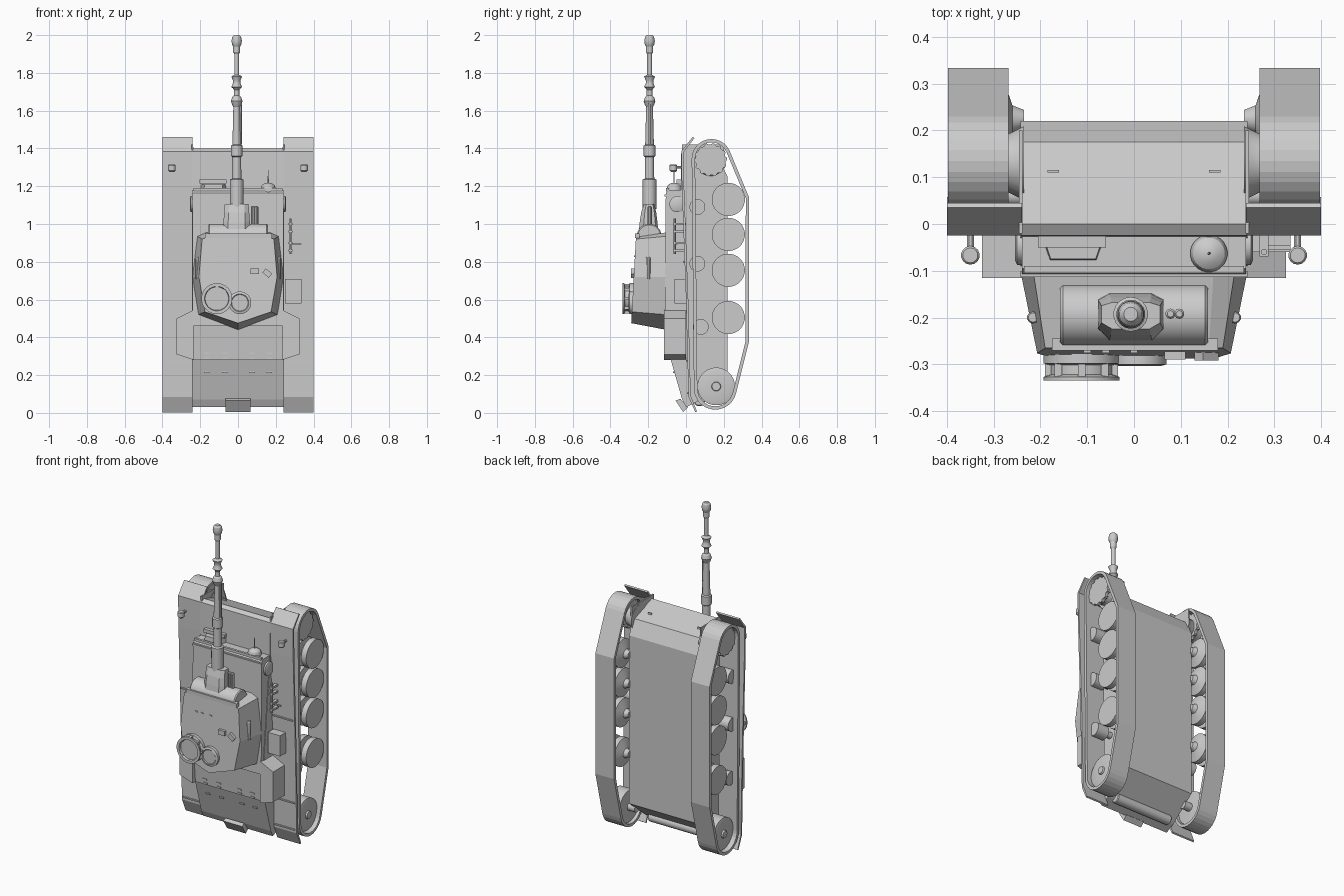
import bpy, bmesh, math
from mathutils import Vector
from mathutils.geometry import convex_hull_2d

round_parts = []


def loft(name, rings, caps=True):
    """Skin a list of equal-length rings of 3D points."""
    bm = bmesh.new()
    vs = [[bm.verts.new(p) for p in r] for r in rings]
    n = len(rings[0])
    for a, b in zip(vs, vs[1:]):
        for i in range(n):
            bm.faces.new((a[i], a[(i + 1) % n], b[(i + 1) % n], b[i]))
    if caps:
        bm.faces.new(vs[0])
        bm.faces.new(vs[-1])
    bmesh.ops.recalc_face_normals(bm, faces=bm.faces)
    me = bpy.data.meshes.new(name)
    bm.to_mesh(me)
    bm.free()
    ob = bpy.data.objects.new(name, me)
    bpy.context.collection.objects.link(ob)
    return ob


def place(axis, u, v, t):
    return {'x': (t, u, v), 'y': (u, t, v), 'z': (u, v, t)}[axis]


def prism(name, pts, axis, t0, t1, caps=True):
    return loft(name, [[place(axis, u, v, t) for u, v in pts] for t in (t0, t1)], caps)


def box(name, x0, x1, y0, y1, z0, z1):
    return prism(name, [(x0, y0), (x1, y0), (x1, y1), (x0, y1)], 'z', z0, z1)


def lathe(name, c, axis, prof, seg=24):
    """prof = (radius, position along axis); c = centre in the two other axes."""
    ang = [2 * math.pi * (i + .5) / seg for i in range(seg)]
    ob = loft(name, [[place(axis, c[0] + r * math.cos(a), c[1] + r * math.sin(a), t)
                      for a in ang] for r, t in prof])
    round_parts.append(ob)
    return ob


def circle(cy, cz, r, n=28):
    return [Vector((cy + r * math.cos(i * 2 * math.pi / n), cz + r * math.sin(i * 2 * math.pi / n)))
            for i in range(n)]


# hull body, side profile (y, z)
prism('hull', [(.22, .19), (.22, 1.25), (.175, 1.34), (0, 1.40), (-.025, 1.385), (-.028, 1.16),
               (-.09, .54), (-.08, .28), (-.02, .07), (.0, .03), (.06, .06)], 'x', -.243, .243)
# raised fighting compartment
prism('superstructure', [(0, 1.18), (-.095, 1.18), (-.107, 1.165), (-.112, .46), (0, .46)],
      'x', -.24, .24)
box('front_lip', -.243, .243, -.113, -.10, 1.145, 1.157)
box('front_rail', -.235, .235, -.105, -.09, 1.175, 1.19)
# sloping engine deck
prism('engine_deck', [(0, .53), (-.11, .53), (-.088, .28), (0, .28)], 'x', -.24, .24)
for x in (-.165, -.07, .075, .165):
    for z, y in ((.315, -.092), (.29, -.09), (.215, -.066)):
        box('deck_hinge', x - .014, x + .014, y - .004, y + .02, z - .004, z + .004)

# running gear and fenders, both sides
outline = circle(.135, 1.345, .105) + circle(.155, .13, .113) + [Vector((.334, 1.14)), Vector((.334, .38))]
outline = [outline[i] for i in convex_hull_2d(outline)]
for s in (1, -1):
    track = prism('track', outline, 'x', s * .268, s * .398, caps=False)
    bm = bmesh.new()
    bm.from_mesh(track.data)
    f = max(bm.faces, key=lambda p: p.calc_center_median().y)
    if f.normal.y < 0:
        bmesh.ops.reverse_faces(bm, faces=bm.faces)
    bm.to_mesh(track.data)
    bm.free()
    m = track.modifiers.new('band', 'SOLIDIFY')
    m.thickness, m.offset = .018, -1
    # road wheels with axle arms
    for z in (1.13, .945, .755, .505):
        lathe('road_wheel', (.224, z), 'x', [(.02, s * .235), (.03, s * .26), (.088, s * .28),
              (.088, s * .315), (.05, s * .318), (.05, s * .342), (.088, s * .345), (.088, s * .38)], 24)
    for z in (1.09, .79, .455):
        lathe('return_roller', (.06 if z > .5 else .078, z), 'x',
              [(.02, s * .24), (.02, s * .28), (.042, s * .285), (.042, s * .365)], 20)
    # toothed drive sprocket
    teeth = [(.13 + r * math.cos(a), 1.34 + r * math.sin(a)) for i in range(14)
             for r, a in [((.088, .088, .08, .08)[j], (i + j * .25) * math.pi / 7) for j in range(4)]]
    for x in (.29, .355):
        prism('sprocket_rim', teeth, 'x', s * x, s * (x + .02))
    lathe('sprocket_hub', (.13, 1.33), 'x', [(.08, s * .235), (.06, s * .275), (.06, s * .365)])
    lathe('idler_wheel', (.16, .14), 'x', [(.025, s * .23), (.025, s * .28), (.1, s * .285),
          (.1, s * .37), (.08, s * .375), (.025, s * .375), (.022, s * .385)])
    # fender with angled front and rear flaps
    prism('fender', [(.035, 1.46), (-.025, 1.385), (-.022, 1.2), (.0, .6), (.013, .085), (.05, .003),
                     (.058, .008), (.025, .09), (.012, .6), (-.01, 1.2), (-.013, 1.38), (.045, 1.455)],
          'x', s * .24, s * .40)
    for z, y in ((.80, -.01), (.275, .006), (.105, .011)):
        box('fender_strip', s * .25, s * .39, y - .005, y + .01, z - .004, z + .004)
    # side bins beside the engine deck, outer edge leaning
    loft('side_bin', [[(s * .235, y, .545), (s * x, y, .50), (s * x, y, .31), (s * .235, y, .28)]
                      for x, y in ((.325, 0), (.325, -.05), (.325, -.116))])
    # headlamps on stalks
    lathe('lamp_stalk', (s * .35, 1.3), 'y', [(.008, -.01), (.008, -.06)], 8)
    lathe('headlamp', (s * .35, -.067), 'z', [(.012, 1.275), (.02, 1.283), (.02, 1.31), (.016, 1.315)], 14)
    # round side covers, front brackets and front hooks
    lathe('side_cover', (-.045, 1.105), 'x', [(.043, s * .235), (.043, s * .25), (.035, s * .254)], 20)
    box('glacis_bracket', s * .238, s * .246, -.02, .2, 1.27, 1.42)
    lathe('tow_pin', (s * .265, .23), 'x', [(.012, -.025), (.012, .0)], 10).location = (0, 0, 0)
    bpy.data.objects.remove(round_parts.pop())
    box('tow_eye', s * .16, s * .185, .11, .116, 1.34, 1.372)

# rear equipment
lathe('rear_drum', (.07, .065), 'x', [(.025, -.2), (.03, -.195), (.03, .195), (.025, .2)], 16)
prism('rear_box', [(-.055, .065), (-.03, .075), (.01, .03), (-.015, .005)], 'x', -.065, .065)

# driver hatch, front dome and side gear
loft('driver_hatch', [[(-.20, -.02, 1.17), (-.06, -.02, 1.17), (-.08, -.078, 1.17), (-.18, -.078, 1.17)],
                      [(-.195, -.025, 1.21), (-.065, -.025, 1.21), (-.082, -.075, 1.21), (-.178, -.075, 1.21)]])
box('hatch_visor', -.205, -.06, -.05, -.025, 1.215, 1.236)
lathe('front_dome', (.16, -.063), 'z', [(.04, 1.17), (.04, 1.19), (.034, 1.205), (.02, 1.215), (.005, 1.218)])
lathe('dome_spike', (.16, -.063), 'z', [(.004, 1.2), (.002, 1.285)], 8)
box('fender_toolbox', .25, .335, -.06, .0, .58, .71)
lathe('tool_rod', (.278, -.06), 'z', [(.007, .84), (.007, 1.03)], 8)
for z in (.86, .90, .96, 1.0):
    box('tool_clamp', .268, .288, -.07, .0, z - .006, z + .006)
box('tool_handle', .285, .335, -.055, -.045, .891, .898)

# turret: wide base to a smaller, slightly tilted roof
def sym(half):
    return half + [(-x, z) for x, z in reversed(half) if x]
base = sym([(.17, .955), (.215, .935), (.242, .72), (.21, .52), (0, .44)][::-1])
roof = sym([(.16, .93), (.19, .92), (.207, .72), (.175, .535), (0, .475)][::-1])
loft('turret', [[(x, -.105, z) for x, z in base],
                [(x, -.265 - (.93 - z) * .055, z) for x, z in roof]])
box('turret_brow', -.175, .18, -.27, -.245, .925, .95)
for s in (1, -1):
    lathe('smoke_launcher', (s * .216, -.2), 'z', [(.013, .71), (.013, .82), (.01, .825)], 10)

# cupola, loader hatch and roof fittings
lathe('cupola', (-.112, .605), 'y', [(.082, -.26), (.082, -.298), (.066, -.302), (.066, -.322),
      (.082, -.327), (.082, -.335), (.065, -.335), (.062, -.322)], 28)
for i in range(8):
    a = i * math.pi / 4
    cx, cz = -.112 + .07 * math.cos(a), .605 + .07 * math.sin(a)
    box('cupola_block', cx - .008, cx + .008, -.328, -.295, cz - .008, cz + .008)
lathe('loader_hatch', (.01, .583), 'y', [(.06, -.27), (.06, -.3), (.047, -.304), (.043, -.3)])
box('roof_vent', .065, .11, -.29, -.265, .735, .765)
sight = box('roof_sight', -.022, .022, -.01, .02, -.014, .014)
sight.location, sight.rotation_euler = (.155, -.282, .74), (0, math.radians(40), 0)
for x in (-.10, -.06, .0):
    box('roof_clip', x - .008, x + .008, -.276, -.265, .826, .832)

# mantlet drum and gun
lathe('mantlet', (-.195, .935), 'x', [(.06, -.158), (.066, -.152), (.066, .152), (.06, .158)], 28)
gx, gy = -.007, -.193
oct8 = [(-.07, -.03), (-.045, -.052), (.045, -.052), (.07, -.03),
        (.07, .03), (.045, .042), (-.045, .042), (-.07, .03)]
loft('gun_collar', [[(gx + x * k, gy + y * q, z) for x, y in oct8]
                    for k, q, z in ((1, 1.1, .96), (1, 1, 1.01), (.95, .85, 1.06), (.9, .6, 1.105))])
lathe('gun_barrel', (gx, gy), 'z', [
    (.036, 1.08), (.037, 1.235), (.025, 1.24), (.024, 1.355), (.031, 1.36), (.031, 1.415), (.023, 1.42),
    (.018, 1.62), (.024, 1.63), (.031, 1.65), (.024, 1.672), (.015, 1.68), (.015, 1.71), (.022, 1.72),
    (.029, 1.725), (.02, 1.745), (.02, 1.76), (.029, 1.78), (.022, 1.785), (.013, 1.79), (.013, 1.9),
    (.019, 1.91), (.019, 1.94), (.025, 1.95), (.028, 1.97), (.024, 1.99), (.015, 2.0)], 18)
lathe('barrel_side_tube', (gx + .018, gy), 'z', [(.01, 1.42), (.01, 1.66)], 8)
for x in (.078, .097):
    lathe('coaxial_gun', (x, -.192), 'z', [(.011, .97), (.011, 1.09), (.007, 1.095)], 10)

# smooth only the turned parts
bpy.ops.object.select_all(action='DESELECT')
for ob in round_parts:
    ob.select_set(True)
bpy.context.view_layer.objects.active = round_parts[0]
bpy.ops.object.shade_smooth_by_angle(angle=math.radians(30))
